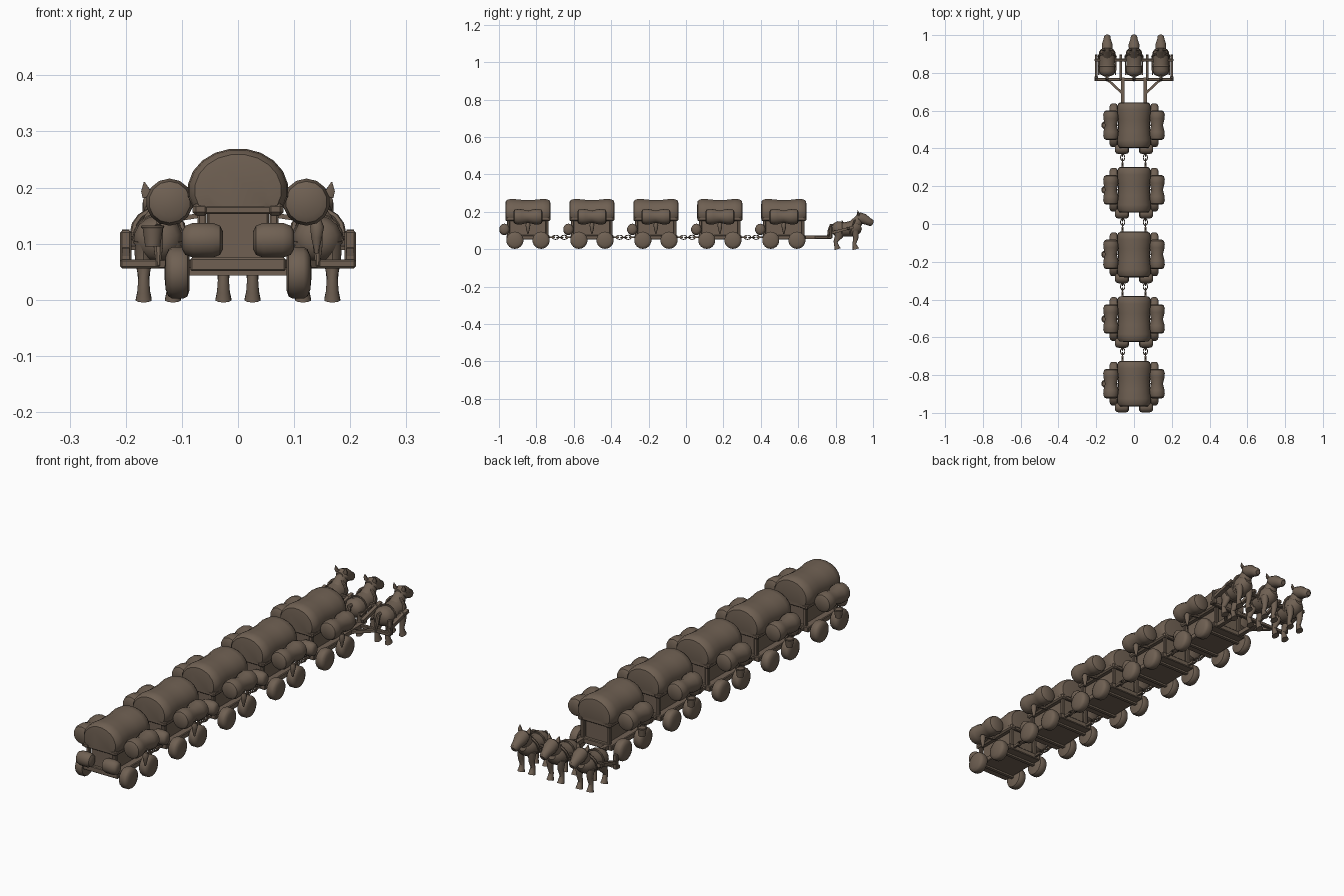
import bpy, bmesh, math
from mathutils import Vector, Matrix

if "Cube" in bpy.data.objects:
    bpy.data.objects.remove(bpy.data.objects["Cube"])

brown = bpy.data.materials.new("warm brown")
brown.use_nodes = True
color = (0.16, 0.118, 0.086, 1)
brown.diffuse_color = color
brown.node_tree.nodes["Principled BSDF"].inputs["Base Color"].default_value = color
X = Vector((1, 0, 0))


def finish(name, bm, angle=40):
    bmesh.ops.recalc_face_normals(bm, faces=bm.faces)
    mesh = bpy.data.meshes.new(name)
    bm.to_mesh(mesh)
    bm.free()
    mesh.materials.append(brown)
    ob = bpy.data.objects.new(name, mesh)
    bpy.context.collection.objects.link(ob)
    bpy.ops.object.select_all(action='DESELECT')
    ob.select_set(True)
    bpy.context.view_layer.objects.active = ob
    bpy.ops.object.shade_smooth_by_angle(angle=math.radians(angle))
    return ob


def tube(name, path, radii, sides=14, floor=None, angle=40):
    """Loft of elliptical rings; radii are (sideways, across) pairs or numbers."""
    bm, rings = bmesh.new(), []
    pts = [Vector(p) for p in path]
    for i, p in enumerate(pts):
        t = (pts[min(i + 1, len(pts) - 1)] - pts[max(i - 1, 0)]).normalized()
        side = Vector((0, 1, 0)) if abs(t.x) > 0.9 else (X - t * t.x).normalized()
        n = t.cross(side)
        a, b = radii[i] if isinstance(radii[i], tuple) else (radii[i], radii[i])
        ring = []
        for k in range(sides):
            f = math.tau * (k + 0.5) / sides
            v = p + side * a * math.cos(f) + n * b * math.sin(f)
            if floor is not None:
                v.z = max(v.z, floor)
            ring.append(bm.verts.new(v))
        rings.append(ring)
    for r, s in zip(rings, rings[1:]):
        for k in range(sides):
            j = (k + 1) % sides
            bm.faces.new((r[k], r[j], s[j], s[k]))
    bm.faces.new(rings[0])
    bm.faces.new(rings[-1])
    return finish(name, bm, angle)


def box(name, center, size, bevel=0.003):
    bm = bmesh.new()
    bmesh.ops.create_cube(bm, size=1, matrix=Matrix.Translation(center) @ Matrix.Diagonal((*size, 1)))
    bmesh.ops.bevel(bm, geom=bm.edges[:], offset=bevel, segments=1, affect='EDGES')
    return finish(name, bm, 30)


def beam(name, a, b, w):
    return tube(name, [a, b], [w, w], sides=4)


def ring(name, center, radius, thick, scale, turn=0):
    bpy.ops.mesh.primitive_torus_add(major_segments=16, minor_segments=6, major_radius=radius, minor_radius=thick)
    ob = bpy.context.object
    ob.name = name
    ob.data.transform(Matrix.Translation(center) @ Matrix.Rotation(turn, 4, 'Y' if name == "chain_link" else 'X')
                      @ Matrix.Diagonal((*scale, 1)))
    ob.data.materials.append(brown)
    bpy.ops.object.shade_smooth_by_angle(angle=math.radians(50))
    return ob


def repeat(parts, offsets, axis):
    for ob in parts:
        for d in offsets:
            c = ob.copy()
            c.location = Vector(axis) * d
            bpy.context.collection.objects.link(c)


# Wagon body: bed, cabin, rails
Y0, STEP = -0.845, 0.342
wagon = [
    box("wagon_bed", (0, Y0, 0.063), (0.17, 0.23, 0.024)),
    box("cabin", (0, Y0, 0.118), (0.11, 0.20, 0.10)),
]
for e in (-1, 1):
    wagon.append(box("cross_rail", (0, Y0 + e * 0.11, 0.16), (0.13, 0.014, 0.015)))
    wagon.append(beam("axle", (-0.09, Y0 + e * 0.07, 0.05), (0.09, Y0 + e * 0.07, 0.05), 0.01))
    wagon.append(box("side_rail", (e * 0.067, Y0, 0.161), (0.028, 0.24, 0.022), 0.006))
    for s in (-1, 1):
        wagon.append(box("corner_post", (s * 0.064, Y0 + e * 0.103, 0.115), (0.016, 0.016, 0.09)))

# Puffy canvas cover, sagging in the middle
cover = [(-.121, .6), (-.118, .86), (-.105, .97), (-.08, 1), (-.03, .93), (.03, .93),
         (.08, 1), (.105, .97), (.118, .86), (.121, .6)]
wagon.append(tube("canvas_cover", [(0, Y0 + y, 0.195) for y, s in cover],
                  [(0.09 * s, 0.075 * s) for y, s in cover], sides=20, floor=0.165))

# Wheels, side bundles and rear barrels
wheel = [(.086, .03), (.09, .042), (.097, .046), (.117, .046), (.124, .042), (.129, .03), (.131, .008)]
bundle = [(-.078, .026), (-.072, .037), (-.055, .042), (-.035, .041), (0, .032),
          (.035, .041), (.055, .042), (.072, .037), (.078, .026)]
barrel = [(.027, .016), (.032, .026), (.045, .031), (.08, .031), (.094, .026), (.1, .016)]
for s in (-1, 1):
    for e in (-1, 1):
        wagon.append(tube("wheel", [(s * x, Y0 + e * 0.07, 0.048) for x, r in wheel],
                          [r for x, r in wheel], sides=18))
    wagon.append(tube("side_bundle", [(s * 0.122, Y0 + y, 0.174) for y, r in bundle],
                      [r for y, r in bundle]))
    wagon.append(tube("rear_barrel", [(s * x, Y0 - 0.126, 0.106) for x, r in barrel],
                      [(r * 0.9, r) for x, r in barrel]))
    wagon.append(beam("bundle_bracket", (s * 0.07, Y0, 0.15), (s * 0.145, Y0, 0.138), 0.006))

# Hanging bucket on one side, pointed sack on the other
wagon.append(tube("bucket", [(-.152, Y0, .095), (-.152, Y0, .13)], [.014, .019], sides=12))
wagon.append(ring("bucket_rim", (-.152, Y0, .13), .018, .003, (1, 1, 1)))
wagon.append(tube("hanging_sack", [(.14, Y0, .082), (.14, Y0, .11), (.141, Y0, .13), (.141, Y0, .142)],
                  [.003, .01, .013, .008], sides=10))
repeat(wagon, [STEP * i for i in range(1, 5)], (0, 1, 0))

# Chains between wagons
chain = []
for s in (-1, 1):
    for end, length in ((0.11, 0.035), (0.232, -0.035)):
        chain.append(beam("chain_bar", (s * .06, Y0 + end, .064), (s * .06, Y0 + end + length, .064), .007))
    for i in range(3):
        chain.append(ring("chain_link", (s * .06, Y0 + .148 + i * .023, .064), .014, .003,
                          (.8, 1.2, 1), (i + 1) % 2 * math.pi / 2))
repeat(chain, [STEP * i for i in range(1, 4)], (0, 1, 0))

# Hitch frame
box("hitch_crossbar", (0, 0.765, 0.064), (0.42, 0.016, 0.016))
box("front_yoke", (0, 0.868, 0.112), (0.42, 0.014, 0.016))
for s in (-1, 1):
    beam("draft_pole", (s * .06, .62, .064), (s * .06, .775, .064), .013)
    beam("pole_brace", (s * .065, .695, .064), (s * .14, .765, .064), .009)
    box("frame_post", (s * .2, .775, .09), (.02, .014, .066))
    for x in (.07, .2):
        beam("frame_rail", (s * x, .765, .085), (s * x, .895, .118), .01)

# Draft animal: body, neck, head, tail
animal = [
    tube("animal_body",
         [(0, y, z) for y, z in ((.782, .108), (.79, .108), (.81, .108), (.85, .106), (.89, .11), (.92, .12), (.935, .125))],
         [(.016, .015), (.034, .032), (.044, .042), (.041, .038), (.043, .043), (.036, .036), (.018, .018)]),
    tube("animal_neck", [(0, .895, .12), (0, .915, .145), (0, .932, .17)],
         [(.034, .036), (.028, .03), (.022, .022)]),
    tube("animal_head", [(0, y, z) for y, z in ((.912, .173), (.925, .172), (.95, .162), (.975, .149), (.993, .14), (.999, .137))],
         [(.015, .014), (.028, .026), (.029, .028), (.02, .021), (.017, .018), (.01, .01)]),
    tube("animal_tail", [(0, .795, .13), (0, .775, .128), (0, .764, .095), (0, .758, .06)],
         [.007, .009, .009, .004], sides=8),
    ring("collar", (0, .888, .118), .045, .006, (1, 1, 1), math.radians(70)),
    ring("girth_strap", (0, .835, .107), .043, .004, (1, 1, 1), math.pi / 2),
]
for s in (-1, 1):
    animal += [
        tube("ear", [(s * .019, .922, .185), (s * .023, .92, .195), (s * .025, .918, .21)],
             [(.011, .007), (.009, .005), (.001, .001)], sides=6),
        tube("front_leg", [(s * .026, y, z) for y, z in ((.905, .1), (.908, .06), (.9, .03), (.904, .014), (.908, 0))],
             [(.018, .02), (.013, .014), (.01, .01), (.012, .013), (.015, .018)], sides=10),
        tube("hind_leg", [(s * .026, y, z) for y, z in ((.815, .105), (.818, .07), (.8, .04), (.806, .014), (.81, 0))],
             [(.019, .028), (.016, .022), (.01, .011), (.012, .013), (.015, .018)], sides=10),
        beam("trace", (s * .044, .79, .092), (s * .046, .885, .115), .005),
    ]
repeat(animal, (-.142, .142), (1, 0, 0))
